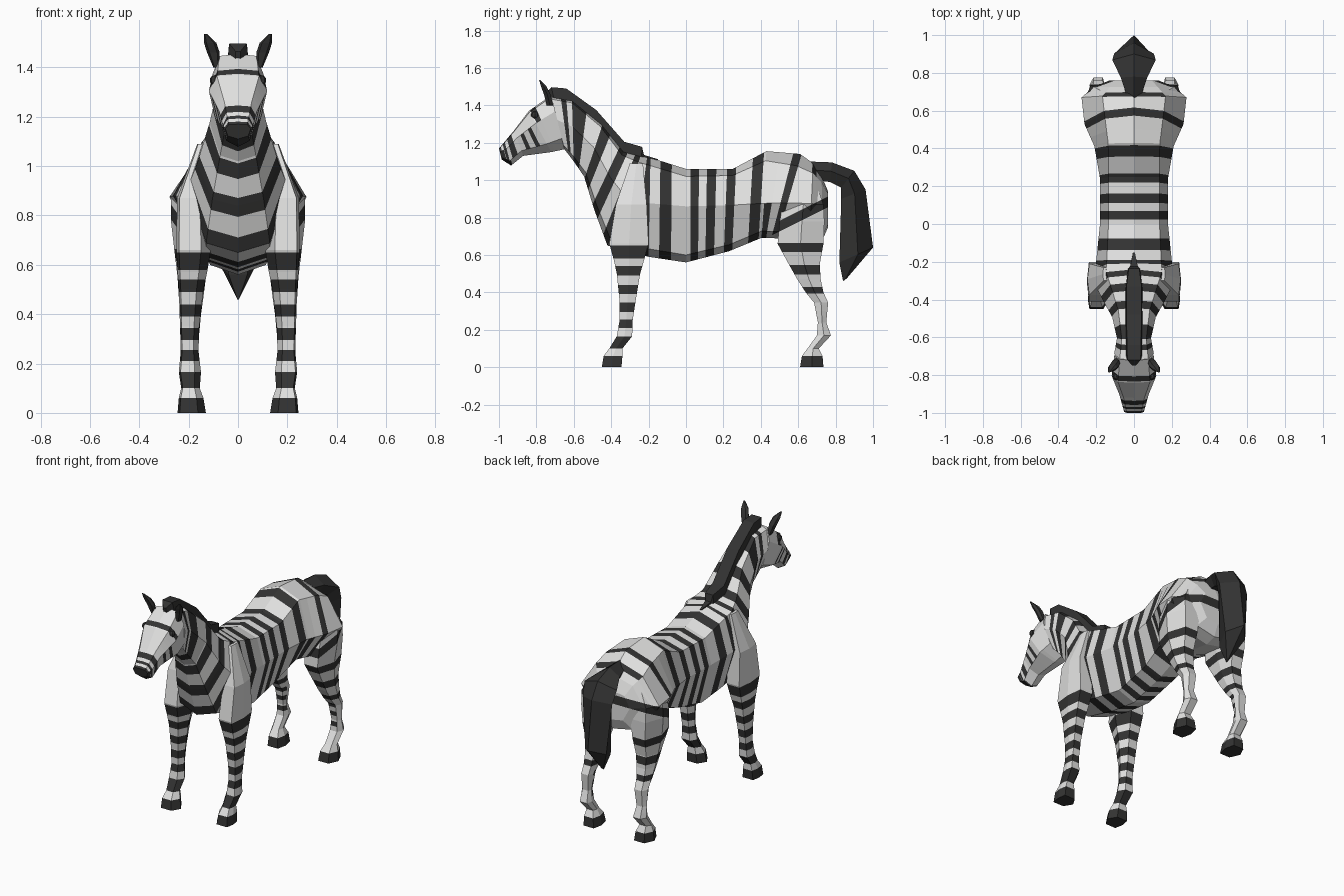
import bpy, bmesh
from mathutils import Vector


def material(name, v):
    m = bpy.data.materials.new(name)
    m.diffuse_color = (v, v, v * 0.99, 1)
    return m


MATS = [material("white coat", 0.75), material("near black", 0.033)]


def build(name, keys, rings, stripes=(), all_dark=False, mirror=False, band=None):
    """Skin rings of points; each stripe (start, end, first facet, last facet)
    adds rings at its edges and darkens the faces between them."""
    levels = sorted(set(keys) | {v for s in stripes for v in s[:2]})
    bm = bmesh.new()
    loops = []
    for k in levels:
        i = max(j for j in range(len(keys) - 1) if keys[j] <= k)
        t = (k - keys[i]) / (keys[i + 1] - keys[i])
        loops.append([bm.verts.new(Vector(a).lerp(Vector(b), t))
                      for a, b in zip(rings[i], rings[i + 1])])
    n = len(rings[0])
    for j in range(len(loops) - 1):
        mid = (levels[j] + levels[j + 1]) / 2
        for i in range(n):
            i2 = (i + 1) % n
            f = bm.faces.new((loops[j][i], loops[j][i2], loops[j + 1][i2], loops[j + 1][i]))
            facet = min(i, n - 1 - i)
            f.material_index = int(all_dark or any(
                s[0] < mid < s[1] and (len(s) < 3 or s[2] <= facet <= s[3]) for s in stripes))
    for loop, mid in ((loops[0], levels[0] + 1e-4), (loops[-1], levels[-1] - 1e-4)):
        f = bm.faces.new(loop)
        f.material_index = int(all_dark or any(s[0] < mid < s[1] for s in stripes))
    # slanted band cut across the surface behind a given y
    if band:
        co, no, thick, ymin = Vector(band[0]), Vector(band[1]).normalized(), band[2], band[3]
        for d in (0, thick):
            bmesh.ops.bisect_plane(bm, geom=bm.verts[:] + bm.edges[:] + bm.faces[:],
                                   plane_co=co + no * d, plane_no=no)
        for f in bm.faces:
            c = f.calc_center_median()
            if 0 < (c - co).dot(no) < thick and c.y > ymin:
                f.material_index = 1
    bmesh.ops.recalc_face_normals(bm, faces=bm.faces[:])
    me = bpy.data.meshes.new(name)
    bm.to_mesh(me)
    bm.free()
    for m in MATS:
        me.materials.append(m)
    ob = bpy.data.objects.new(name, me)
    bpy.context.collection.objects.link(ob)
    if mirror:
        mod = ob.modifiers.new("mirror", 'MIRROR')
        mod.use_mirror_merge = False
    return ob


def spine(name, sections, profile, first=0, **kw):
    """Sections: top y, top z, bottom y, bottom z, half width,
    then optionally the profile's shoulder and middle points."""
    rings = []
    for ty, tz, by, bz, w, *own in sections:
        prof = [profile[0], *own, *profile[1 + len(own):]]
        right = [(w * pw, ty + (by - ty) * f, tz + (bz - tz) * f) for f, pw in prof]
        left = [(-x, y, z) for x, y, z in reversed(right) if x > 1e-6]
        rings.append(right + left)
    return build(name, [first + i for i in range(len(sections))], rings, **kw)


def column(name, sections, a=.2, b=.2, **kw):
    """Six-sided limb with flat front and back, inset by a inside and b outside.
    Sections from the bottom up: z, x0, x1, y0, y1."""
    rings = []
    for z, x0, x1, y0, y1 in sections:
        cy, xa, xb = (y0 + y1) / 2, x0 + a * (x1 - x0), x1 - b * (x1 - x0)
        rings.append([(xa, y0, z), (xb, y0, z), (x1, cy, z),
                      (xb, y1, z), (xa, y1, z), (x0, cy, z)])
    return build(name, [s[0] for s in sections], rings, mirror=True, **kw)


HIP_BAND = ((0, .5, .725), (0, -.13, .26), .052, .47)

# Neck and torso, from the back of the head to the rump
spine("neck_and_torso", [
    (-.72, 1.455, -.65, 1.165, .105), (-.61, 1.44, -.60, 1.10, .09),
    (-.45, 1.31, -.545, 1.02, .115), (-.33, 1.16, -.49, .84, .165),
    (-.24, 1.135, -.42, .65, .205), (-.19, 1.12, -.20, .59, .20),
    (0, 1.06, 0, .56, .18, (.08, .75), (.40, 1)),
    (.25, 1.06, .23, .62, .18, (.08, .75), (.44, 1)),
    (.43, 1.155, .40, .69, .21, (.11, .65), (.6, 1)),
    (.61, 1.14, .47, .69, .262, (.14, .6), (.58, 1)),
    (.68, 1.09, .66, .66, .278, (.12, .6), (.5, 1)),
    (.725, 1.02, .73, .68, .21, (.1, .6), (.45, 1)),
    (.76, .94, .76, .75, .13)],
    [(0, 0), (.08, .72), (.46, 1), (.92, .63), (1, 0)], first=4,
    stripes=[(4.45, 4.72, 0, 2), (5.0, 5.5), (6.05, 6.4), (6.83, 7.24), (7.68, 8.0),
             (8.65, 9.0), (9.28, 9.6), (10.1, 10.28), (10.45, 10.65), (10.88, 11.1),
             (11.6, 11.93), (12.05, 12.4, 2, 3), (12.8, 13.1, 0, 2), (13.95, 14.4, 0, 0)],
    band=HIP_BAND)

# Head with muzzle bands, cheek stripes and brow band
spine("head", [
    (-1.0, 1.17, -.985, 1.11, .052), (-.97, 1.205, -.935, 1.078, .062),
    (-.92, 1.265, -.87, 1.13, .077), (-.84, 1.37, -.72, 1.15, .118),
    (-.72, 1.455, -.65, 1.165, .105)],
    [(0, 0), (.03, .72), (.3, 1), (.8, .78), (1, 0)],
    stripes=[(0, .3), (.3, .6, 2, 2), (.3, 1.1, 3, 3), (.65, 1.0, 0, 2), (1.25, 1.68, 0, 2),
             (2.2, 2.36, 2, 2), (2.58, 2.74, 2, 2), (3.05, 3.28, 0, 1)])

# Upright mane
spine("mane", [
    (-.75, 1.465, -.74, 1.42, .012), (-.72, 1.497, -.70, 1.41, .044),
    (-.64, 1.49, -.63, 1.39, .046), (-.48, 1.375, -.51, 1.28, .05),
    (-.33, 1.205, -.36, 1.10, .05), (-.235, 1.178, -.24, 1.07, .035),
    (-.225, 1.135, -.23, 1.07, .025),
    (-.15, 1.112, -.16, 1.07, .006)], [(0, .8), (1, 1)], all_dark=True)

# Tail
spine("tail", [
    (.65, 1.10, .69, 1.0, .035), (.78, 1.095, .77, .99, .07),
    (.90, 1.05, .83, .96, .115), (.96, .95, .83, .90, .105),
    (1.0, .64, .82, .56, .075), (.86, .475, .84, .46, .006)],
    [(0, 0), (.45, 1), (1, .5)], all_dark=True)

# Legs with hooves
column("front_legs", [
    (0, .13, .245, -.45, -.345), (.06, .14, .24, -.44, -.34),
    (.10, .155, .23, -.41, -.34), (.165, .15, .24, -.37, -.288),
    (.25, .16, .232, -.355, -.285), (.35, .157, .235, -.355, -.27),
    (.50, .14, .24, -.37, -.245), (.57, .125, .245, -.385, -.225),
    (.66, .11, .25, -.41, -.20), (.87, .12, .247, -.375, -.21),
    (1.09, .12, .165, -.30, -.23)], a=.28, b=.08,
    stripes=[(0, .06), (.10, .165), (.21, .255), (.295, .345),
             (.39, .44), (.49, .54), (.58, .65)])
column("hind_legs", [
    (0, .13, .245, .61, .735), (.06, .14, .24, .62, .73),
    (.10, .157, .23, .65, .71), (.17, .155, .235, .70, .775),
    (.24, .165, .23, .705, .75), (.345, .155, .235, .685, .76),
    (.40, .15, .235, .64, .735), (.47, .14, .24, .595, .72),
    (.55, .13, .245, .55, .715), (.66, .115, .258, .49, .735),
    (.78, .10, .272, .50, .74), (.87, .10, .272, .52, .735),
    (1.0, .08, .17, .56, .69)], a=.12, b=.25, band=HIP_BAND,
    stripes=[(0, .06), (.20, .23, 0, 0), (.27, .30, 0, 0), (.33, .36, 0, 0),
             (.395, .43), (.495, .545), (.615, .665)])

# Ears
column("ears", [
    (1.40, .075, .10, -.745, -.71), (1.46, .074, .125, -.76, -.725),
    (1.50, .088, .138, -.775, -.745), (1.535, .125, .137, -.785, -.778)], all_dark=True)

# Eyes
for sx, side in ((1, "right"), (-1, "left")):
    bpy.ops.mesh.primitive_uv_sphere_add(segments=8, ring_count=5, radius=.021,
                                         location=(sx * .094, -.808, 1.348))
    eye = bpy.context.object
    eye.name = side + "_eye"
    eye.data.materials.append(MATS[1])
